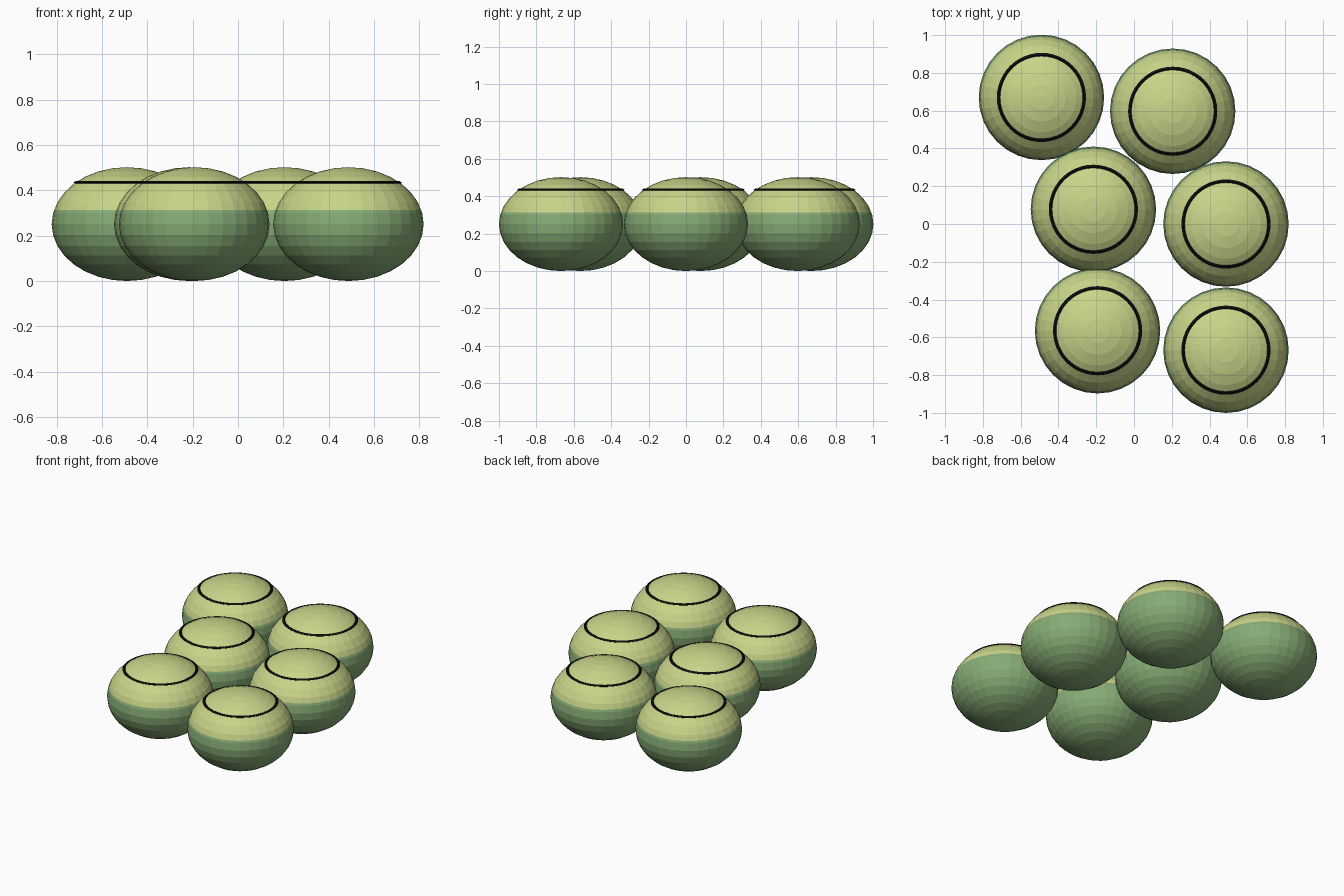
import bpy, bmesh, math

if "Cube" in bpy.data.objects:
    bpy.data.objects.remove(bpy.data.objects["Cube"])

R, H = 0.332, 0.251        # horizontal radius, half height
SPLIT = 0.314              # height of the colour change
CENTRES = [(-0.49, 0.67), (0.205, 0.597), (-0.215, 0.078),
           (0.487, 0.0), (-0.193, -0.565), (0.487, -0.668)]


def material(name, rgb):
    m = bpy.data.materials.new(name)
    m.diffuse_color = (*rgb, 1)
    m.use_nodes = True
    m.node_tree.nodes["Principled BSDF"].inputs["Base Color"].default_value = m.diffuse_color
    return m


lower_green = material("leaf green", (0.24, 0.41, 0.18))
upper_yellow = material("yellow green", (0.58, 0.66, 0.25))
ring_black = material("black", (0.004, 0.004, 0.004))


def finish(bm, name, mats):
    mesh = bpy.data.meshes.new(name)
    bm.to_mesh(mesh)
    bm.free()
    for m in mats:
        mesh.materials.append(m)
    return mesh


# Flattened ball, cut at the colour line
bm = bmesh.new()
bmesh.ops.create_uvsphere(bm, u_segments=32, v_segments=16, radius=1)
for v in bm.verts:
    v.co = (v.co.x * R, v.co.y * R, v.co.z * H + H)
bmesh.ops.bisect_plane(bm, geom=bm.verts[:] + bm.edges[:] + bm.faces[:],
                       plane_co=(0, 0, SPLIT), plane_no=(0, 0, 1))
for f in bm.faces:
    f.material_index = int(f.calc_center_median().z > SPLIT)
ball_mesh = finish(bm, "ball", [lower_green, upper_yellow])

# Thin dark ring lying on the top of the ball
bm = bmesh.new()
N = 48
profile = [(0.214, 0.436), (0.225, 0.442), (0.236, 0.434), (0.225, 0.426)]
loops = [[bm.verts.new((r * math.cos(2 * math.pi * i / N),
                        r * math.sin(2 * math.pi * i / N), z))
          for r, z in profile] for i in range(N)]
for i in range(N):
    a, b = loops[i], loops[(i + 1) % N]
    for j in range(4):
        k = (j + 1) % 4
        bm.faces.new((a[j], a[k], b[k], b[j]))
bmesh.ops.recalc_face_normals(bm, faces=bm.faces[:])
ring_mesh = finish(bm, "ring", [ring_black])

# Six balls with their rings
for n, (x, y) in enumerate(CENTRES, 1):
    for part, mesh in (("ball", ball_mesh), ("top_ring", ring_mesh)):
        ob = bpy.data.objects.new(f"{part}_{n}", mesh)
        ob.location = (x, y, 0)
        bpy.context.collection.objects.link(ob)
